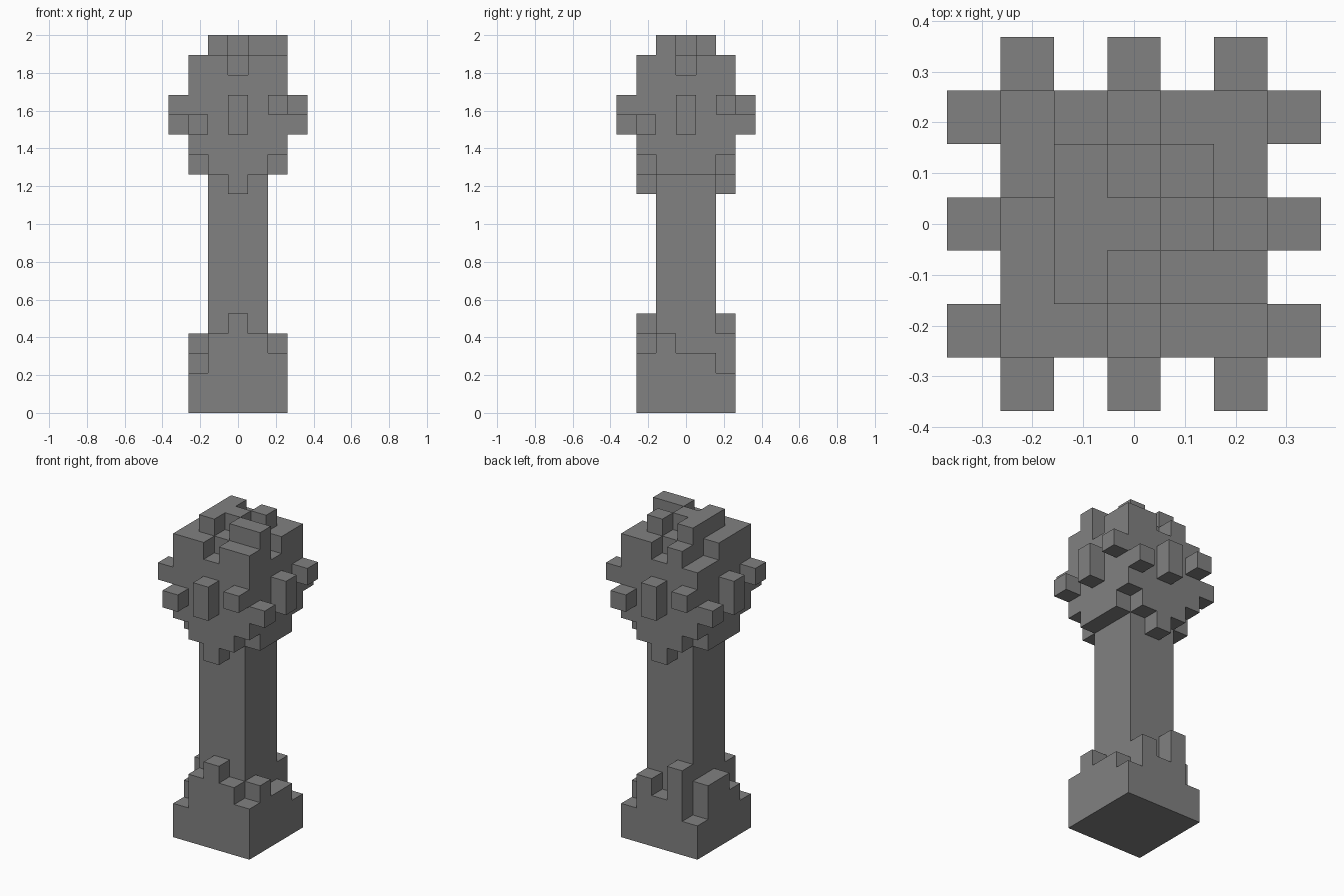
import bpy, bmesh
from mathutils import Vector

cube = bpy.data.objects.get("Cube")
if cube:
    bpy.data.objects.remove(cube, do_unlink=True)

U = 2 / 19  # edge of one block

grey = bpy.data.materials.new("stone grey")
grey.use_nodes = True
colour = (0.22, 0.22, 0.22, 1)
grey.diffuse_color = colour
grey.node_tree.nodes["Principled BSDF"].inputs["Base Color"].default_value = colour


def build(name, cells):
    """Skin a set of block cells, keeping only the exposed faces."""
    bm = bmesh.new()
    for cell in cells:
        centre = Vector(cell) + Vector((0, 0, 0.5))
        for axis in range(3):
            for sign in (-1, 1):
                n = Vector((0, 0, 0))
                n[axis] = sign
                if tuple(int(a + b) for a, b in zip(cell, n)) in cells:
                    continue
                a = Vector((0, 0, 0))
                a[(axis + 1) % 3] = 0.5
                b = n.cross(a)
                mid = centre + n / 2
                bm.faces.new([bm.verts.new((mid + d) * U)
                              for d in (a + b, b - a, -a - b, a - b)])
    bmesh.ops.remove_doubles(bm, verts=bm.verts, dist=0.001)
    bmesh.ops.recalc_face_normals(bm, faces=bm.faces)
    bmesh.ops.dissolve_limit(bm, angle_limit=0.01, verts=bm.verts, edges=bm.edges)
    mesh = bpy.data.meshes.new(name)
    bm.to_mesh(mesh)
    bm.free()
    mesh.materials.append(grey)
    bpy.context.collection.objects.link(bpy.data.objects.new(name, mesh))


def stacks(bottoms, tops):
    """Cells between two height maps, rows running from front to back."""
    return {(x - 2, y - 2, z)
            for y in range(5) for x in range(5)
            for z in range(int(bottoms[y][x], 36), int(tops[y][x], 36))}


# Base with a broken rim around the shaft
build("base", stacks(["00000"] * 5,
                     ["24543", "32224", "42223", "42223", "25342"]))

# Square shaft
build("shaft", {(x, y, z) for x in (-1, 0, 1) for y in (-1, 0, 1)
                for z in range(2, 13)})

# Head: heights in base 36 (b=11, c=12, d=13, h=17, i=18, j=19)
head = stacks(["dcbcd", "cdddc", "cdddc", "cdddc", "dcbcd"],
              ["iihii", "ijijj", "ijjih", "hjiji", "hihii"])

# Studs repeat around the four sides of the head
for across, levels in ((-2, (14,)), (0, (14, 15)), (2, (15,))):
    for z in levels:
        x, y = across, -3
        for side in range(4):
            head.add((x, y, z))
            x, y = -y, x
build("head", head)
